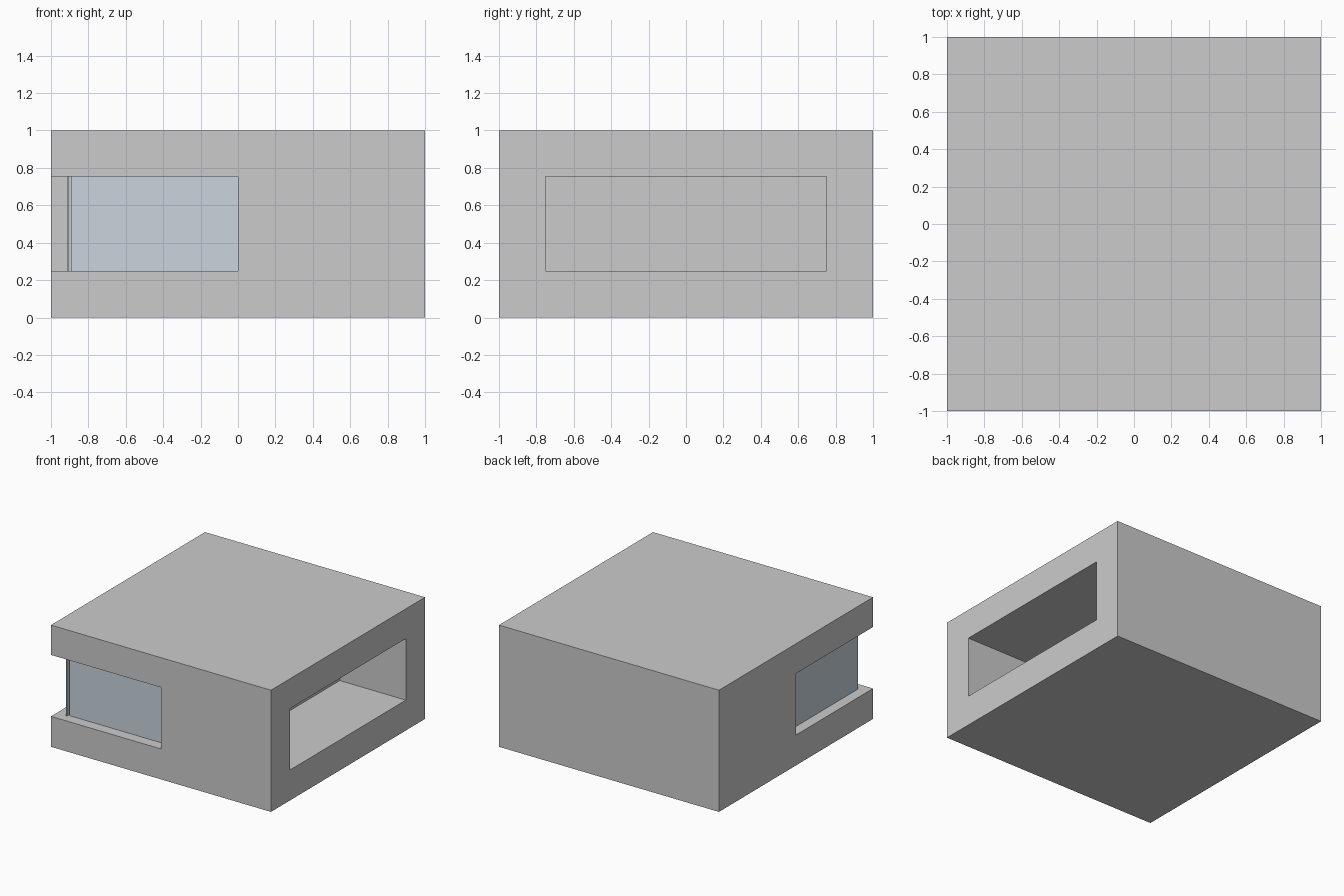
import bpy

if "Cube" in bpy.data.objects:
    bpy.data.objects.remove(bpy.data.objects["Cube"])

Z0, Z1 = 0.25, 0.755  # shared height band of all openings


def box(name, lo, hi, mat=None):
    """Axis-aligned box between two corners."""
    bpy.ops.mesh.primitive_cube_add(size=1, location=[(a + b) / 2 for a, b in zip(lo, hi)])
    ob = bpy.context.object
    ob.name = ob.data.name = name
    ob.scale = [b - a for a, b in zip(lo, hi)]
    bpy.ops.object.transform_apply(location=False, rotation=False, scale=True)
    if mat:
        ob.data.materials.append(mat)
    return ob


def cut(target, name, lo, hi):
    """Subtract a hidden box from the target."""
    cutter = box(name, lo, hi)
    cutter.hide_render = True
    cutter.display_type = 'WIRE'
    mod = target.modifiers.new(name, 'BOOLEAN')
    mod.operation = 'DIFFERENCE'
    mod.solver = 'EXACT'
    mod.object = cutter


glass = bpy.data.materials.new("pale_glass")
glass.diffuse_color = (0.59, 0.66, 0.72, 1)
glass.use_nodes = True
glass.node_tree.nodes["Principled BSDF"].inputs["Base Color"].default_value = glass.diffuse_color

# Solid block with a corner notch and a recess in the right side
body = box("building_block", (-1, -1, 0), (1, 1, 1))
cut(body, "corner_notch_cutter", (-1.2, -1.2, Z0), (0, 0, Z1))
cut(body, "side_recess_cutter", (0.4, -0.75, Z0), (1.2, 0.75, Z1))

# Two thin panes that meet near the notch corner with a small gap
box("left_pane", (-0.914, -0.93, Z0), (-0.904, 0, Z1), glass)
box("front_pane", (-0.893, -0.91, Z0), (0, -0.90, Z1), glass)
